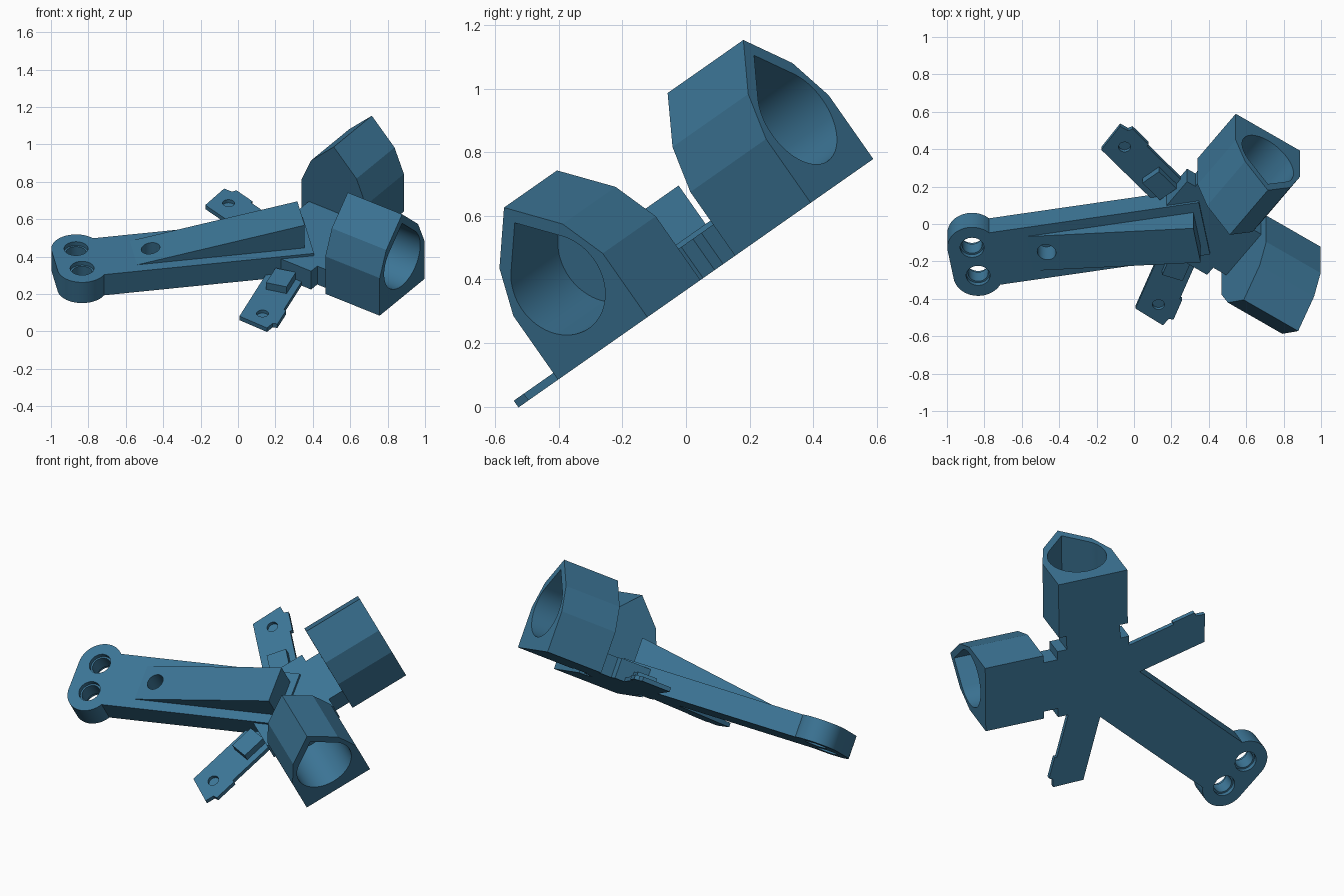
import bpy, bmesh
from math import cos, sin, pi, radians, sqrt
from mathutils import Matrix, Vector

cube = bpy.data.objects.get("Cube")
if cube:
    bpy.data.objects.remove(cube, do_unlink=True)

# One flat colour
COLOUR = (0.045, 0.178, 0.305, 1)
mat = bpy.data.materials.new("steel_blue")
mat.use_nodes = True
mat.diffuse_color = COLOUR
bsdf = next(n for n in mat.node_tree.nodes if n.type == 'BSDF_PRINCIPLED')
bsdf.inputs["Base Color"].default_value = COLOUR

# The flat base is tilted about x and turned slightly within its own plane
PLACE = (Matrix.Translation((0.337, 0.048, 0.4))
         @ Matrix.Rotation(radians(35), 4, 'X') @ Matrix.Rotation(radians(10), 4, 'Z'))
parts = []


def prism(name, outline, low, high):
    """Extrude a flat outline along z."""
    bm = bmesh.new()
    face = bm.faces.new([bm.verts.new((x, y, low)) for x, y in outline])
    ext = bmesh.ops.extrude_face_region(bm, geom=[face])
    verts = [g for g in ext["geom"] if isinstance(g, bmesh.types.BMVert)]
    bmesh.ops.translate(bm, vec=(0, 0, high - low), verts=verts)
    bmesh.ops.recalc_face_normals(bm, faces=bm.faces)
    mesh = bpy.data.meshes.new(name)
    bm.to_mesh(mesh)
    bm.free()
    obj = bpy.data.objects.new(name, mesh)
    bpy.context.collection.objects.link(obj)
    return obj


def rect(x0, x1, y0, y1):
    return [(x0, y0), (x1, y0), (x1, y1), (x0, y1)]


def arc(x, y, r, start, end, steps=32):
    angles = [radians(start + (end - start) * i / steps) for i in range(steps + 1)]
    return [(x + r * cos(a), y + r * sin(a)) for a in angles]


def circle(x, y, r):
    return arc(x, y, r, 0, 360, 40)[:-1]


def cut(obj, outline, low, high):
    """Subtract a prism from the object."""
    cutter = prism("cutter", outline, low, high)
    cutter.hide_render = True
    mod = obj.modifiers.new("cut", 'BOOLEAN')
    mod.operation, mod.solver, mod.object = 'DIFFERENCE', 'EXACT', cutter
    bpy.context.view_layer.update()
    graph = bpy.context.evaluated_depsgraph_get()
    mesh = bpy.data.meshes.new_from_object(obj.evaluated_get(graph))
    obj.modifiers.clear()
    obj.data = mesh
    bpy.data.objects.remove(cutter, do_unlink=True)


def finish(obj, local=Matrix.Identity(4), side=1):
    """Move a part into place, mirrored for side -1, and colour it."""
    mirror = Matrix.Scale(side, 4, Vector((0, 1, 0)))
    obj.data.transform(PLACE @ mirror @ local)
    if side < 0:
        obj.data.flip_normals()
    obj.data.materials.clear()
    obj.data.materials.append(mat)
    parts.append(obj)


# Hub plate, a square set on its corner
hub = prism("hub", rect(-0.22, 0.217, -0.22, 0.217), 0, 0.12)
finish(hub, Matrix.Rotation(radians(45), 4, 'Z'))

# Long arm with its stiffening ramp and a blind hole
PLATE, RAMP_TOP, TIP = 0.135, 0.283, -0.91
ARM_HOLE = circle(-0.816, 0.005, 0.05)
arm = prism("arm", rect(-1.205, 0.04, -0.172, 0.172), 0, PLATE)
cut(arm, ARM_HOLE, 0.03, 0.4)
cut(arm, circle(-1.205, 0.093, 0.1), -0.1, 0.4)
cut(arm, circle(-1.205, -0.093, 0.1), -0.1, 0.4)
finish(arm)

# Ramp: triangle outline in x and height, swept across the arm
UPRIGHT = Matrix.Rotation(radians(90), 4, 'X')
ramp = prism("arm_ramp", [(TIP, PLATE), (0, PLATE), (0, RAMP_TOP)], -0.113, 0.113)
ramp.data.transform(UPRIGHT)
cut(ramp, ARM_HOLE, 0.03, 0.4)
finish(ramp)

# Rounded end boss with two stepped through holes
boss = prism("arm_end", arc(-1.205, 0.093, 0.132, 0, 180)
             + arc(-1.205, -0.093, 0.132, 180, 360), 0, PLATE)
for y in (-0.093, 0.093):
    cut(boss, circle(-1.205, y, 0.054), -0.1, 0.3)
    cut(boss, circle(-1.205, y, 0.064), PLATE - 0.025, 0.3)
    cut(boss, circle(-1.205, y, 0.064), -0.1, 0.025)
finish(boss)

# Sockets: peaked outside, teardrop blind bore, at 45 degrees either side
R, BORE, AXIS = 0.2095, 0.168, 0.245
START, END, WALL = 0.305, 0.66, 0.041
K = 1 / sqrt(2)
shell = [(-R, 0), (R, 0), (R, AXIS), (R * K, AXIS + R * K), (0, AXIS + R / K),
         (-R * K, AXIS + R * K), (-R, AXIS)]
teardrop = arc(0, AXIS, BORE, 135, 405, 48) + [(0, AXIS + BORE / K)]
ALONG = Matrix(((0, 0, 1, 0), (1, 0, 0, 0), (0, 1, 0, 0), (0, 0, 0, 1)))

# Thin tabs with a slanted end and a small side flange
tab_outline = [(0.1, 0.107), (0.669, 0.107), (0.722, -0.069), (0.672, -0.083),
               (0.667, -0.109), (0.532, -0.109), (0.53, -0.095), (0.1, -0.095)]

for side, label in ((1, "back"), (-1, "front")):
    turn = Matrix.Rotation(radians(45), 4, 'Z')
    socket = prism(label + "_socket", shell, START, END)
    cut(socket, teardrop, START + WALL, END + 0.1)
    finish(socket, turn @ ALONG, side)

    neck = prism(label + "_neck", rect(0.15, START + 0.01, -0.163, 0.163), 0, 0.12)
    finish(neck, turn, side)

    turn = Matrix.Rotation(radians(120), 4, 'Z')
    tab = prism(label + "_tab", tab_outline, 0, 0.026)
    cut(tab, circle(0.603, 0, 0.032), 0.006, 0.1)
    finish(tab, turn, side)

    block = prism(label + "_tab_block", rect(0.24, 0.385, -0.058, 0.058), 0, 0.07)
    finish(block, turn, side)

# Smooth the bores and rounded ends, keep the edges crisp
bpy.ops.object.select_all(action='DESELECT')
for obj in parts:
    obj.select_set(True)
bpy.context.view_layer.objects.active = parts[0]
bpy.ops.object.shade_smooth_by_angle(angle=radians(20))
